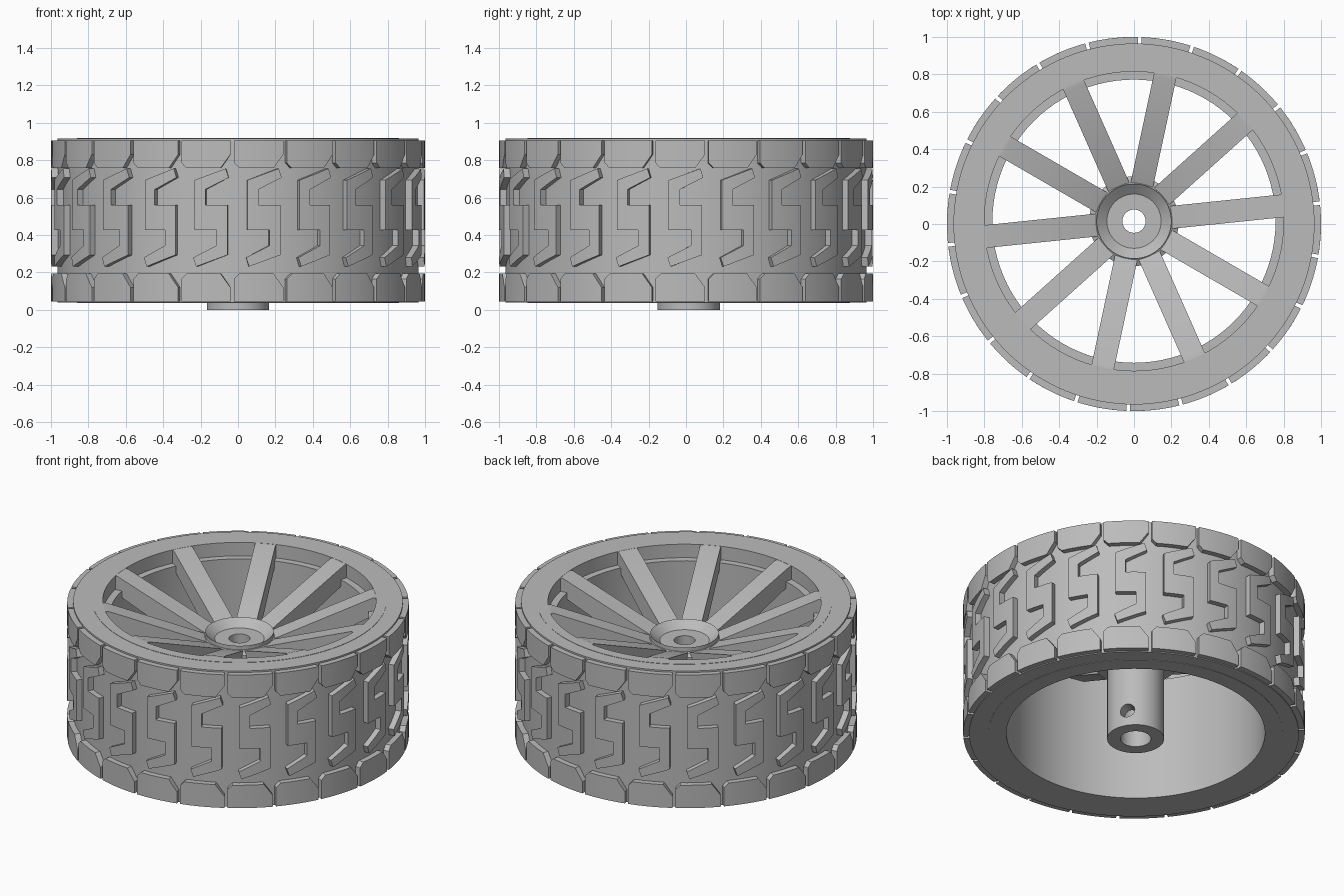
import bpy, bmesh, math
from mathutils import Matrix, Vector

cube = bpy.data.objects.get("Cube")
if cube:
    bpy.data.objects.remove(cube, do_unlink=True)

# Single plain material
grey = bpy.data.materials.new("light_grey")
grey.use_nodes = True
colour = (0.5, 0.5, 0.5, 1)
grey.diffuse_color = colour
grey.node_tree.nodes["Principled BSDF"].inputs["Base Color"].default_value = colour

RIM_Y = 0.015      # the rim sits slightly off the tyre centre
TREADS = 22
SPOKES = 10


def finish(name, bm, y=0.0):
    bmesh.ops.recalc_face_normals(bm, faces=bm.faces)
    mesh = bpy.data.meshes.new(name)
    bm.to_mesh(mesh)
    bm.free()
    mesh.materials.append(grey)
    obj = bpy.data.objects.new(name, mesh)
    obj.location.y = y
    bpy.context.collection.objects.link(obj)
    bpy.ops.object.select_all(action="DESELECT")
    obj.select_set(True)
    bpy.context.view_layer.objects.active = obj
    bpy.ops.object.shade_smooth_by_angle(angle=math.radians(30))
    return obj


def lathe(name, profile, steps, y=0.0):
    """Spin a closed (radius, z) profile about the z axis."""
    bm = bmesh.new()
    verts = [bm.verts.new((r, 0, z)) for r, z in profile]
    edges = [bm.edges.new((a, b)) for a, b in zip(verts, verts[1:] + verts[:1])]
    bmesh.ops.spin(bm, geom=verts + edges, axis=(0, 0, 1), cent=(0, 0, 0),
                   angle=math.tau, steps=steps, use_merge=True)
    bmesh.ops.remove_doubles(bm, verts=bm.verts, dist=1e-5)
    return finish(name, bm, y)


def prism(points, axis, start, end):
    """Extrude a flat xz outline from start to end along y."""
    bm = bmesh.new()
    face = bm.faces.new([bm.verts.new((x, start, z)) for x, z in points])
    out = bmesh.ops.extrude_face_region(bm, geom=[face])
    moved = [v for v in out["geom"] if isinstance(v, bmesh.types.BMVert)]
    bmesh.ops.translate(bm, verts=moved, vec=Vector(axis) * (end - start))
    return bm


def ring_of(bm, count, phase):
    """Repeat the geometry around the z axis."""
    bmesh.ops.rotate(bm, verts=bm.verts, matrix=Matrix.Rotation(phase, 3, "Z"))
    source = bm.verts[:] + bm.edges[:] + bm.faces[:]
    for i in range(1, count):
        copy = bmesh.ops.duplicate(bm, geom=source)["geom"]
        bmesh.ops.rotate(bm, verts=[g for g in copy if isinstance(g, bmesh.types.BMVert)],
                         matrix=Matrix.Rotation(math.tau * i / count, 3, "Z"))


def tread_row(name, outline, phase):
    """Wrap an outline (arc length, z) round the tyre and repeat it."""
    bm = prism(outline, (0, 1, 0), 0.95, 1.0)
    bmesh.ops.triangulate(bm, faces=bm.faces)
    for i in range(-3, 4):
        bmesh.ops.bisect_plane(bm, geom=bm.verts[:] + bm.edges[:] + bm.faces[:],
                               plane_co=(i * 0.04, 0, 0), plane_no=(1, 0, 0))
    for v in bm.verts:
        angle, r = v.co.x, v.co.y
        v.co.x, v.co.y = r * math.cos(angle), r * math.sin(angle)
    ring_of(bm, TREADS, math.radians(phase))
    return finish(name, bm)


# Tyre body
lathe("tyre", [(0.83, 0.039), (0.965, 0.039), (0.965, 0.915), (0.83, 0.915)], 132)

# Shoulder blocks, mirrored top and bottom
block = [(-0.133, 0.905), (0.133, 0.905), (0.133, 0.83), (0.08, 0.757),
         (-0.105, 0.757), (-0.133, 0.785)]
tread_row("upper_shoulder_blocks", block, -83.6)
tread_row("lower_shoulder_blocks", [(u, 0.95 - z) for u, z in block], -83.6)

# Centre tread: half an S outline, completed by half-turn symmetry
half = [(-0.09, 0.2), (0.08, 0.262), (0.096, 0.214), (-0.03, 0.15),
        (-0.03, 0.066), (0.09, 0.066)]
s_shape = half + [(-u, -z) for u, z in half]
tread_row("centre_tread", [(u, z + 0.493) for u, z in s_shape], -82)

# Rim barrel with a stepped upper lip
lathe("rim_barrel", [(0.757, 0.037), (0.757, 0.83), (0.8, 0.83), (0.8, 0.917),
                     (0.862, 0.917), (0.862, 0.037)], 96, RIM_Y)

# Sloping spokes
spoke = prism([(0.17, 0.52), (0.17, 0.675), (0.78, 0.916), (0.83, 0.916),
               (0.83, 0.79), (0.76, 0.79)], (0, 1, 0), -0.061, 0.061)
ring_of(spoke, SPOKES, math.radians(5.9))
finish("spokes", spoke, RIM_Y)

# Hub with collar, dished top and stepped bore
hub = lathe("hub", [(0.09, 0), (0.167, 0), (0.167, 0.5), (0.24, 0.5), (0.24, 0.67),
                    (0.2, 0.69), (0.2, 0.715), (0.145, 0.67), (0.062, 0.67),
                    (0.062, 0.58), (0.09, 0.58)], 64, RIM_Y)

# Set screw hole through one side of the hub
side = math.radians(33)
bpy.ops.mesh.primitive_cylinder_add(
    vertices=32, radius=0.044, depth=0.2,
    location=(0.15 * math.cos(side), 0.15 * math.sin(side) + RIM_Y, 0.1),
    rotation=(0, math.pi / 2, side))
cutter = bpy.context.object
cutter.name = "screw_hole_cutter"
cutter.hide_render = True
cut = hub.modifiers.new("screw_hole", "BOOLEAN")
cut.operation = "DIFFERENCE"
cut.solver = "EXACT"
cut.object = cutter
bpy.context.view_layer.objects.active = hub
bpy.ops.object.modifier_move_to_index(modifier=cut.name, index=0)
bpy.ops.object.modifier_apply(modifier=cut.name)
bpy.data.objects.remove(cutter, do_unlink=True)
